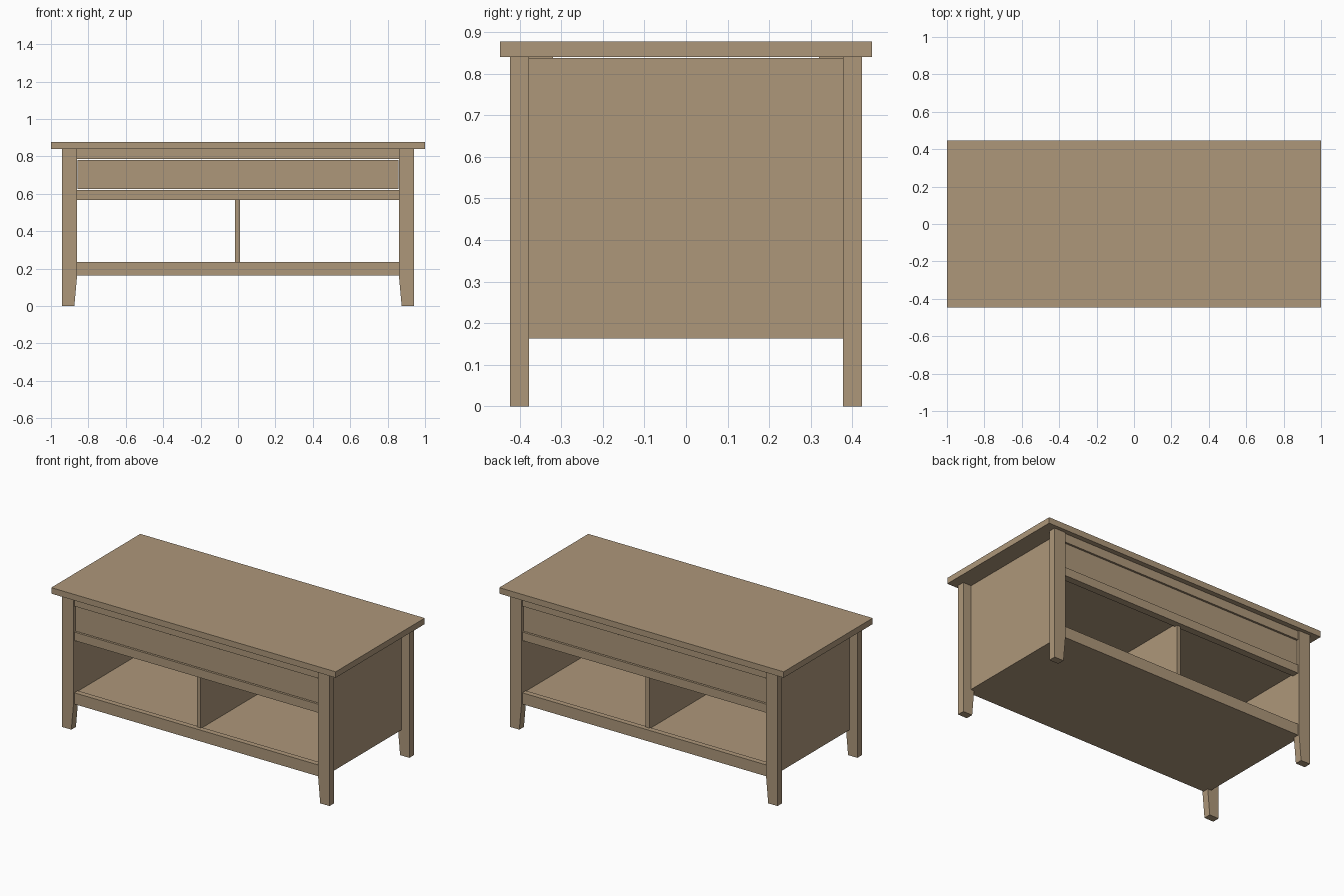
import bpy
import bmesh

if "Cube" in bpy.data.objects:
    bpy.data.objects.remove(bpy.data.objects["Cube"], do_unlink=True)

# Single wood colour
wood = bpy.data.materials.new("light brown wood")
wood.use_nodes = True
colour = (0.42, 0.31, 0.195, 1)
wood.diffuse_color = colour
wood.node_tree.nodes["Principled BSDF"].inputs["Base Color"].default_value = colour


def box(name, x, y, z):
    """Board spanning the given (low, high) ranges."""
    bm = bmesh.new()
    bmesh.ops.create_cube(bm, size=1)
    for v in bm.verts:
        v.co = [r[0] if c < 0 else r[1] for c, r in zip(v.co, (x, y, z))]
    mesh = bpy.data.meshes.new(name)
    bm.to_mesh(mesh)
    bm.free()
    mesh.materials.append(wood)
    obj = bpy.data.objects.new(name, mesh)
    bpy.context.collection.objects.link(obj)
    return obj


def span(a, b, sign):
    return tuple(sorted((a * sign, b * sign)))


def leg(name, sx, sy):
    """Straight post whose inner face tapers below the shelf."""
    obj = box(name, span(0.86, 0.94, sx), span(0.378, 0.424, sy), (0, 0.84))
    bm = bmesh.new()
    bm.from_mesh(obj.data)
    bmesh.ops.bisect_plane(bm, geom=bm.verts[:] + bm.edges[:] + bm.faces[:],
                           plane_co=(0, 0, 0.165), plane_no=(0, 0, 1))
    for v in bm.verts:
        if v.co.z < 0.01 and abs(v.co.x) < 0.9:
            v.co.x = sx * 0.875
    bm.to_mesh(obj.data)
    bm.free()


# Top and lower shelf
box("table_top", (-1, 1), (-0.447, 0.447), (0.84, 0.878))
box("lower_shelf", (-0.875, 0.875), (-0.39, 0.39), (0.163, 0.23))
box("shelf_divider", (-0.015, 0.01), (-0.39, 0.39), (0.23, 0.58))
box("drawer_floor", (-0.87, 0.87), (-0.39, 0.39), (0.58, 0.60))

# Side panels and legs
for sx, side in ((1, "left"), (-1, "right")):
    box(side + "_side_panel", span(0.862, 0.885, sx), (-0.4, 0.4), (0.163, 0.838))
    for sy, end in ((-1, "front"), (1, "back")):
        leg(f"{end}_{side}_leg", sx, sy)

# Rails and drawer face on both long sides
width = (-0.86, 0.86)
for sy, end in ((-1, "front"), (1, "back")):
    box(end + "_top_rail", width, span(0.32, 0.415, sy), (0.785, 0.84))
    box(end + "_drawer_face", (-0.857, 0.857), span(0.38, 0.408, sy), (0.625, 0.781))
    box(end + "_lower_rail", width, span(0.37, 0.415, sy), (0.567, 0.621))
    box(end + "_shelf_rail", width, span(0.38, 0.415, sy), (0.163, 0.235))
